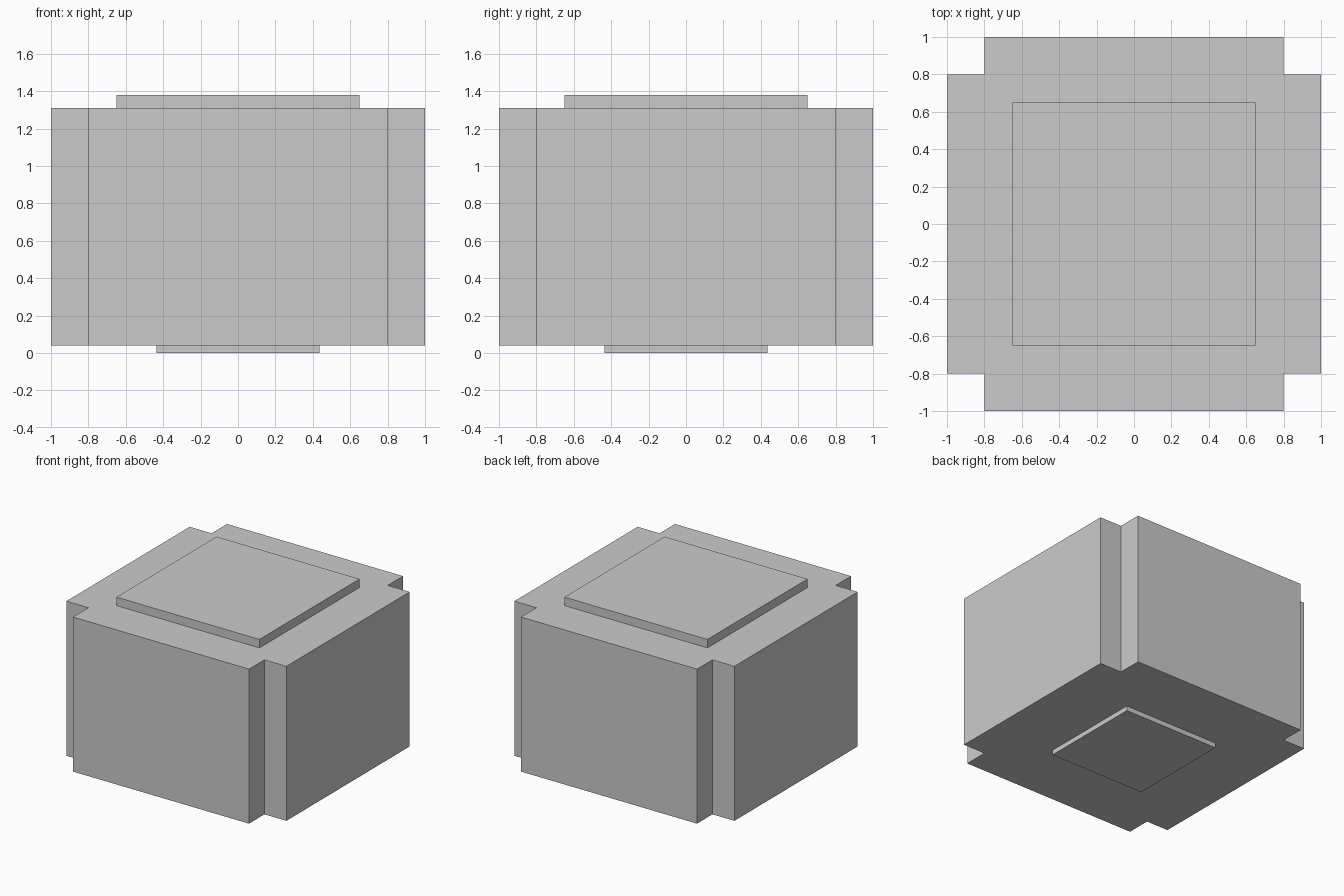
import bpy, bmesh

if "Cube" in bpy.data.objects:
    bpy.data.objects.remove(bpy.data.objects["Cube"])


def prism(name, outline, z0, z1):
    """Extrude a closed counter-clockwise outline from z0 to z1."""
    bm = bmesh.new()
    base = bm.faces.new([bm.verts.new((x, y, z0)) for x, y in outline])
    top = bmesh.ops.extrude_face_region(bm, geom=[base], use_keep_orig=True)
    for v in top["geom"]:
        if isinstance(v, bmesh.types.BMVert):
            v.co.z = z1
    bmesh.ops.recalc_face_normals(bm, faces=bm.faces)
    mesh = bpy.data.meshes.new(name)
    bm.to_mesh(mesh)
    bm.free()
    obj = bpy.data.objects.new(name, mesh)
    bpy.context.collection.objects.link(obj)
    return obj


def square(h):
    return [(-h, -h), (h, -h), (h, h), (-h, h)]


# Block outline: square with notched corners, one corner turned four times
outer, inner = 1.0, 0.8
cross = []
corner = [(outer, inner), (inner, inner), (inner, outer)]
for _ in range(4):
    cross += corner
    corner = [(-y, x) for x, y in corner]

# Foot plate, main block and raised lid
prism("foot_plate", square(0.436), 0.0, 0.04)
prism("notched_block", cross, 0.04, 1.31)
prism("top_plate", square(0.65), 1.31, 1.38)
